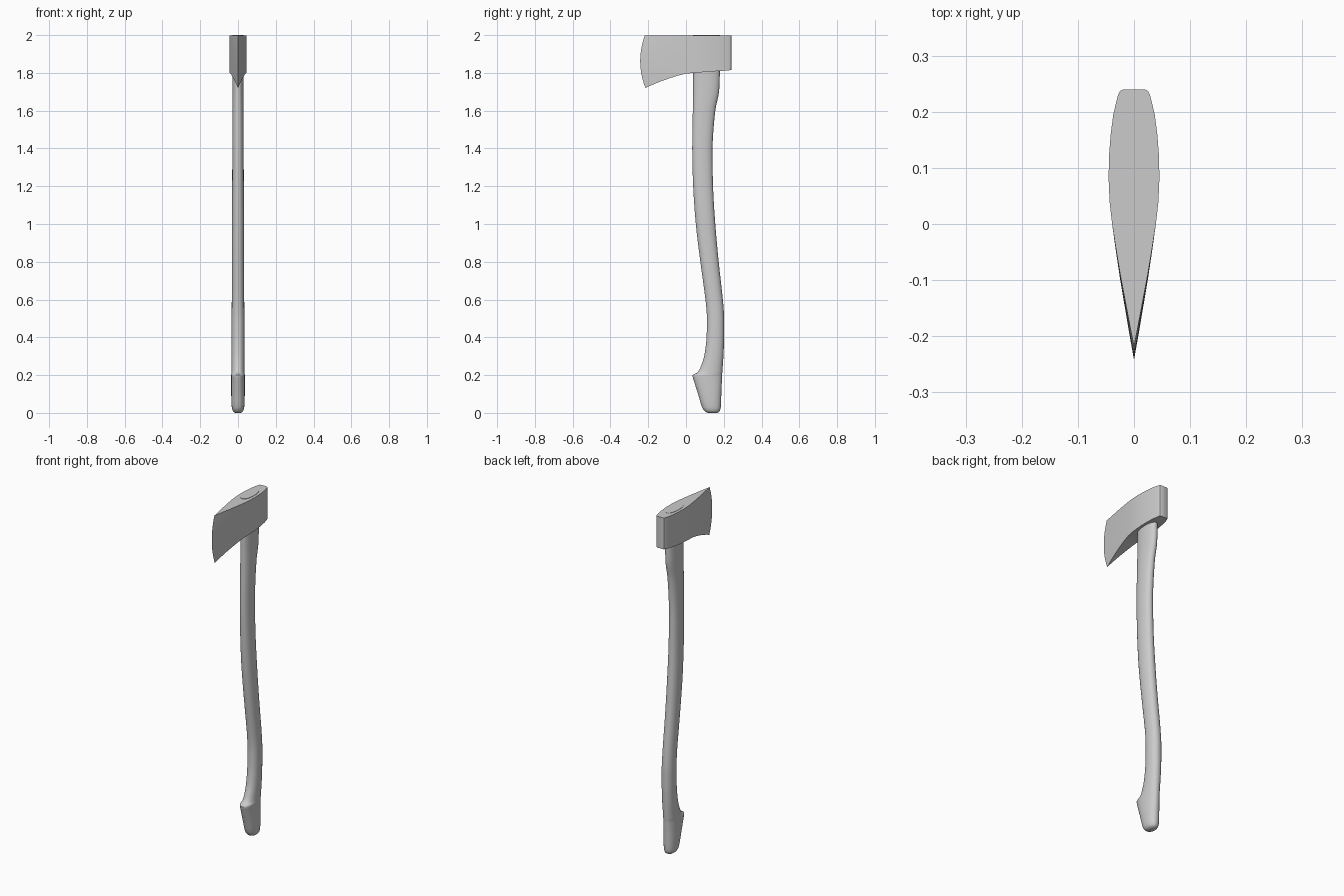
import bpy, bmesh, math

if "Cube" in bpy.data.objects:
    bpy.data.objects.remove(bpy.data.objects["Cube"])


def finish(name, bm, angle):
    bmesh.ops.remove_doubles(bm, verts=bm.verts, dist=0.0002)
    bmesh.ops.recalc_face_normals(bm, faces=bm.faces)
    mesh = bpy.data.meshes.new(name)
    bm.to_mesh(mesh)
    bm.free()
    ob = bpy.data.objects.new(name, mesh)
    bpy.context.collection.objects.link(ob)
    bpy.ops.object.select_all(action='DESELECT')
    bpy.context.view_layer.objects.active = ob
    ob.select_set(True)
    bpy.ops.object.shade_smooth_by_angle(angle=math.radians(angle))
    return ob


def quads(bm, a, b):
    for i in range(len(a) - 1):
        bm.faces.new((a[i], a[i + 1], b[i + 1], b[i]))


# Axe head: stations from cutting edge to poll as (y, half width, underside z)
STATIONS = [(-0.242, 0.0, 1.72), (-0.2, 0.0075, 1.737), (-0.15, 0.016, 1.755),
            (-0.1, 0.0245, 1.771), (-0.05, 0.032, 1.785), (0.0, 0.039, 1.796),
            (0.04, 0.0435, 1.80), (0.08, 0.0452, 1.803), (0.12, 0.0447, 1.806),
            (0.16, 0.0415, 1.809), (0.195, 0.037, 1.811), (0.22, 0.031, 1.813),
            (0.23, 0.0285, 1.814), (0.237, 0.025, 1.8145), (0.24, 0.019, 1.815)]
ROWS, TOP = 12, 1.998
bm = bmesh.new()
sides = {}
for sign in (-1, 1):
    rows = []
    for r in range(ROWS + 1):
        t = r / ROWS
        edge = 0.215 + 0.003 * t + 0.026 * (1 - (2 * t - 1) ** 2)
        row = []
        for y, half, low in STATIONS:
            yy = y * edge / 0.242 if y < 0 else y
            row.append(bm.verts.new((sign * half, yy, low + (TOP - low) * t)))
        rows.append(row)
    for a, b in zip(rows, rows[1:]):
        quads(bm, a, b)
    sides[sign] = rows
left, right = sides[-1], sides[1]
quads(bm, [r[-1] for r in left], [r[-1] for r in right])
bmesh.ops.remove_doubles(bm, verts=[r[0] for r in left + right], dist=0.0002)
for k in (0, -1):
    a = [v for v in left[k]]
    b = [v for v in right[k]]
    a = [v if v.is_valid else None for v in a]
    b = [v if v.is_valid else None for v in b]
    tip = a[0] or b[0]
    bm.faces.new((tip, a[1], b[1]))
    quads(bm, a[1:], b[1:])
finish("axe_head", bm, 35)

# Handle: sections as (z, front y, back y, half width)
SECTIONS = [(0.0, 0.115, 0.165, 0.016), (0.008, 0.1, 0.177, 0.026),
            (0.03, 0.085, 0.184, 0.033), (0.1, 0.064, 0.187, 0.036),
            (0.175, 0.04, 0.19, 0.036), (0.2, 0.034, 0.191, 0.036),
            (0.212, 0.058, 0.192, 0.035), (0.24, 0.076, 0.194, 0.034),
            (0.3, 0.096, 0.198, 0.034), (0.4, 0.109, 0.202, 0.034),
            (0.5, 0.111, 0.202, 0.034), (0.6, 0.103, 0.195, 0.033),
            (0.8, 0.076, 0.173, 0.033), (1.0, 0.052, 0.155, 0.033),
            (1.2, 0.038, 0.143, 0.031), (1.4, 0.033, 0.14, 0.03),
            (1.6, 0.036, 0.155, 0.03), (1.7, 0.038, 0.175, 0.03),
            (1.8, 0.038, 0.179, 0.03), (2.0, 0.038, 0.179, 0.03)]


def spline(i, u):
    p = [SECTIONS[min(max(i + k, 0), len(SECTIONS) - 1)] for k in (-1, 0, 1, 2)]
    z0, z1 = p[1][0], p[2][0]
    h = z1 - z0
    out = [z0 + h * u]
    for c in (1, 2, 3):
        m0 = (p[2][c] - p[0][c]) / (p[2][0] - p[0][0]) * h
        m1 = (p[3][c] - p[1][c]) / (p[3][0] - p[1][0]) * h
        d = p[2][c] - p[1][c]
        # Limit tangents so the knob stays crisp
        m0 = 0 if m0 * d <= 0 else math.copysign(min(abs(m0), 2 * abs(d)), d)
        m1 = 0 if m1 * d <= 0 else math.copysign(min(abs(m1), 2 * abs(d)), d)
        out.append(p[1][c] + m0 * u + (3 * d - 2 * m0 - m1) * u ** 2
                   + (m0 + m1 - 2 * d) * u ** 3)
    return out


SEG, SUB = 32, 4
bm = bmesh.new()
rings = []
steps = [(i, j / SUB) for i in range(len(SECTIONS) - 1) for j in range(SUB)]
for i, u in steps + [(len(SECTIONS) - 2, 1.0)]:
    z, front, back, half = spline(i, u)
    ring = []
    for k in range(SEG):
        a = 2 * math.pi * k / SEG
        c, s = math.cos(a), math.sin(a)
        x = math.copysign(abs(c) ** 0.92, c) * half
        y = math.copysign(abs(s) ** 0.92, s) * (back - front) / 2
        ring.append(bm.verts.new((x, (front + back) / 2 + y, z)))
    rings.append(ring)
for a, b in zip(rings, rings[1:]):
    quads(bm, a + a[:1], b + b[:1])
bm.faces.new(rings[0])
bm.faces.new(rings[-1])
finish("handle", bm, 50)
